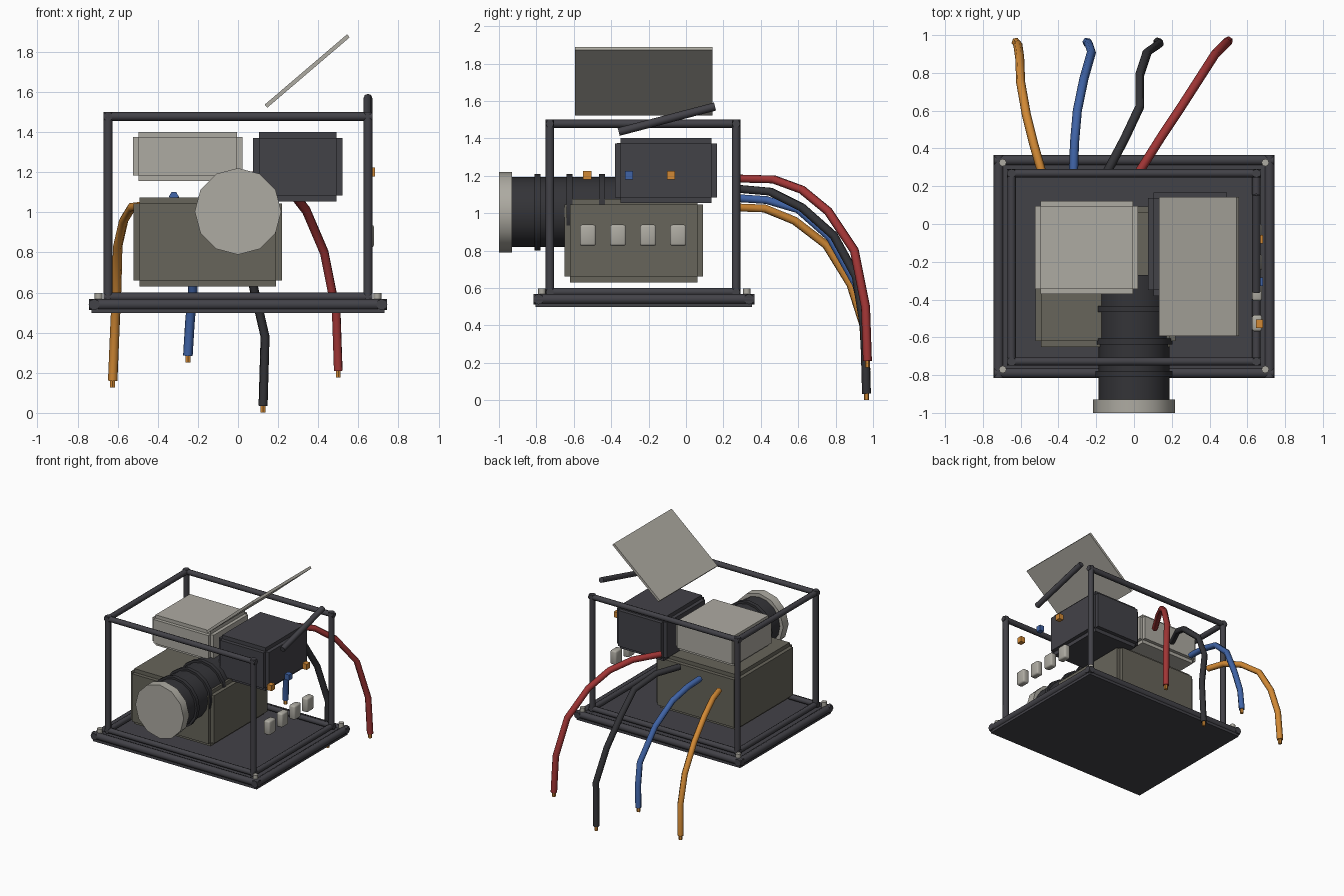
import bpy, bmesh, math
from mathutils import Vector

if "Cube" in bpy.data.objects:
    bpy.data.objects.remove(bpy.data.objects["Cube"])


def material(name, rgb):
    m = bpy.data.materials.new(name)
    m.diffuse_color = (*rgb, 1)
    m.use_nodes = True
    m.node_tree.nodes["Principled BSDF"].inputs["Base Color"].default_value = m.diffuse_color
    return m


CHARCOAL = material("charcoal", (0.055, 0.054, 0.064))
BLACK = material("black", (0.034, 0.034, 0.039))
TAUPE = material("dark taupe", (0.135, 0.128, 0.103))
LIGHT = material("light grey", (0.42, 0.405, 0.36))
RED = material("red", (0.36, 0.036, 0.036))
BLUE = material("blue", (0.05, 0.125, 0.38))
ORANGE = material("orange", (0.64, 0.25, 0.035))


def finish(name, bm, mat, smooth=False):
    bmesh.ops.recalc_face_normals(bm, faces=bm.faces)
    me = bpy.data.meshes.new(name)
    bm.to_mesh(me)
    bm.free()
    me.materials.append(mat)
    ob = bpy.data.objects.new(name, me)
    bpy.context.collection.objects.link(ob)
    if smooth:
        bpy.ops.object.select_all(action='DESELECT')
        ob.select_set(True)
        bpy.context.view_layer.objects.active = ob
        bpy.ops.object.shade_smooth_by_angle(angle=math.radians(50))
    return ob


def box(name, lo, hi, mat, step=0.0, bevel=0.0):
    """Box from corner to corner; step raises a panel on every side."""
    lo, hi = Vector(lo), Vector(hi)
    bm = bmesh.new()
    bmesh.ops.create_cube(bm, size=1)
    for v in bm.verts:
        v.co = (lo + hi) / 2 + v.co * (hi - lo) - Vector(
            [2 * step * c for c in v.co])
    if step:
        bm.normal_update()
        out = [(f.normal * step).copy() for f in bm.faces]
        new = bmesh.ops.extrude_discrete_faces(bm, faces=bm.faces[:])["faces"]
        for f in new:
            f.normal_update()
            n = f.normal.copy()
            bmesh.ops.translate(bm, verts=f.verts[:], vec=n * step)
        bmesh.ops.remove_doubles(bm, verts=bm.verts[:], dist=1e-5)
    if bevel:
        bmesh.ops.bevel(bm, geom=bm.edges[:], offset=bevel, segments=2,
                        profile=0.5, affect='EDGES')
    return finish(name, bm, mat, bevel > 0)


def rod(name, a, b, r, mat, sides=8):
    a, b = Vector(a), Vector(b)
    bm = bmesh.new()
    bmesh.ops.create_cone(bm, cap_ends=True, segments=sides, radius1=r,
                          radius2=r, depth=(b - a).length)
    q = (b - a).to_track_quat('Z', 'Y')
    for v in bm.verts:
        v.co = q @ v.co + (a + b) / 2
    return finish(name, bm, mat, True)


# base plate with rounded rim and corner screws
box("base_plate", (-.73, -.805, .497), (.73, .353, .55), CHARCOAL)
for s in (-1, 1):
    rod("base_side_rim", (s * .717, -.815, .54), (s * .717, .365, .54), .028, CHARCOAL)
for y in (-.788, .337):
    rod("base_end_rim", (-.742, y, .54), (.742, y, .54), .028, CHARCOAL)
for x in (-.695, .695):
    for y in (-.77, .325):
        rod("corner_screw", (x, y, .55), (x, y, .597), .02, LIGHT)

# open frame
FX, F0, F1 = .648, -.728, .268
for x in (-FX, FX):
    for y in (F0, F1):
        rod("frame_post", (x, y, .56), (x, y, 1.5), .023, CHARCOAL)
for z in (.578, 1.478):
    for y in (F0, F1):
        rod("frame_cross_rail", (-FX - .024, y, z), (FX + .024, y, z), .022, CHARCOAL)
rod("left_top_rail", (-FX, F0 - .02, 1.478), (-FX, F1 + .02, 1.478), .022, CHARCOAL)
for x in (-FX, FX):
    rod("bottom_side_rail", (x, F0, .578), (x, F1, .578), .022, CHARCOAL)
# loose right rail, tipped up at the back
rod("loose_top_rail", (FX, -.36, 1.435), (FX, .155, 1.57), .022, CHARCOAL)

# equipment boxes with raised panels
box("main_housing", (-.522, -.65, .63), (.22, .092, 1.075), TAUPE, .03)
box("light_module", (-.523, -.37, 1.157), (.022, .122, 1.402), LIGHT, .027)
box("dark_module", (.074, -.38, 1.055), (.522, .167, 1.402), CHARCOAL, .03)

# lens
LZ = 1.005
rod("lens_barrel", (0, -.27, LZ), (0, -.94, LZ), .187, BLACK, 16)
for y in (-.795, -.623, -.45):
    rod("lens_ring", (0, y + .016, LZ), (0, y - .016, LZ), .204, BLACK, 16)
rod("lens_cap", (0, -.93, LZ), (0, -1.0, LZ), .216, LIGHT, 12)

# detached lid floating above
lid = box("floating_lid", (-.27, -.368, -.01), (.27, .368, .01), LIGHT)
lid.location = (.345, -.225, 1.705)
lid.rotation_euler = (0, -math.atan2(.35, .41), 0)

# side buttons and connector blocks
for i in range(4):
    y = -.525 + i * .161
    box("side_button", (.625, y - .043, .825), (.678, y + .043, .938), LIGHT, bevel=.012)
for y, m in ((-.528, ORANGE), (-.305, BLUE), (-.08, ORANGE)):
    box("connector", (.645, y - .022, 1.18), (.684, y + .022, 1.225), m)


# trailing cables with bare tips
def cable(name, pts, mat):
    cu = bpy.data.curves.new(name, 'CURVE')
    cu.dimensions = '3D'
    cu.bevel_depth = .024
    cu.bevel_resolution = 1
    cu.use_fill_caps = True
    sp = cu.splines.new('POLY')
    sp.points.add(len(pts) - 1)
    for p, c in zip(sp.points, pts):
        p.co = (*c, 1)
    cu.materials.append(mat)
    bpy.context.collection.objects.link(bpy.data.objects.new(name, cu))
    x, y, z = pts[-1]
    rod(name + "_tip", (x, y, z + .01), (x, y, z - .034), .014, ORANGE, 6)


cable("red_cable", [(.03, .28, 1.185), (.15, .47, 1.18), (.25, .62, 1.125),
      (.34, .76, 1.01), (.43, .90, .80), (.49, .96, .5), (.5, .97, .21)], RED)
cable("black_cable", [(-.14, .28, 1.13), (-.05, .45, 1.115), (.03, .62, 1.03),
      (.03, .79, .88), (.07, .91, .66), (.135, .955, .38), (.125, .965, .035)], BLACK)
cable("blue_cable", [(-.32, .28, 1.08), (-.315, .43, 1.07), (-.30, .60, 1.02),
      (-.265, .77, .87), (-.225, .91, .62), (-.24, .955, .45), (-.25, .963, .285)], BLUE)
cable("orange_cable", [(-.49, .28, 1.03), (-.53, .42, 1.025), (-.57, .58, .96),
      (-.60, .75, .83), (-.605, .88, .62), (-.615, .95, .4), (-.625, .963, .16)], ORANGE)
